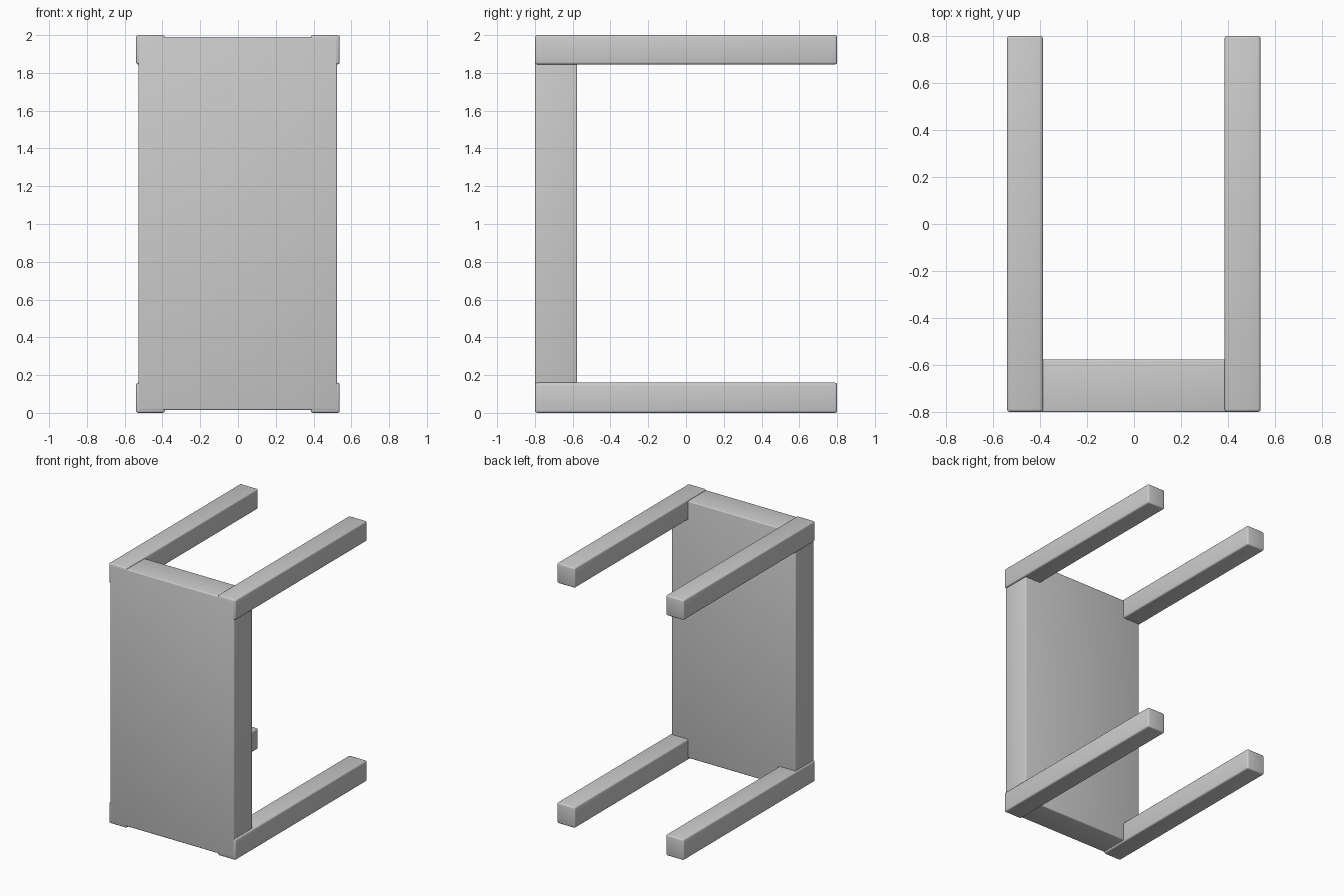
import bpy
import bmesh

if "Cube" in bpy.data.objects:
    bpy.data.objects.remove(bpy.data.objects["Cube"])


def rounded_box(name, lo, hi, radius):
    # Box between two corners with softly rounded edges
    bm = bmesh.new()
    bmesh.ops.create_cube(bm, size=1)
    for v in bm.verts:
        v.co = [(lo[i] + hi[i]) / 2 + v.co[i] * (hi[i] - lo[i]) for i in range(3)]
    bmesh.ops.bevel(bm, geom=bm.edges[:], offset=radius, segments=3,
                    profile=0.5, affect='EDGES', clamp_overlap=True)
    mesh = bpy.data.meshes.new(name)
    bm.to_mesh(mesh)
    bm.free()
    ob = bpy.data.objects.new(name, mesh)
    bpy.context.collection.objects.link(ob)
    bpy.ops.object.select_all(action='DESELECT')
    ob.select_set(True)
    bpy.context.view_layer.objects.active = ob
    bpy.ops.object.shade_smooth_by_angle()
    return ob


# Thick table top, standing on edge
rounded_box("table_top", (-0.528, -0.80, 0.015), (0.525, -0.576, 1.99), 0.008)

# Four square legs at the corners, running the full depth
for side, x0, x1 in (("left", -0.54, -0.387), ("right", 0.385, 0.538)):
    for level, z0, z1 in (("lower", 0.0, 0.16), ("upper", 1.845, 2.0)):
        rounded_box(f"{side}_{level}_leg", (x0, -0.799, z0), (x1, 0.80, z1), 0.012)
